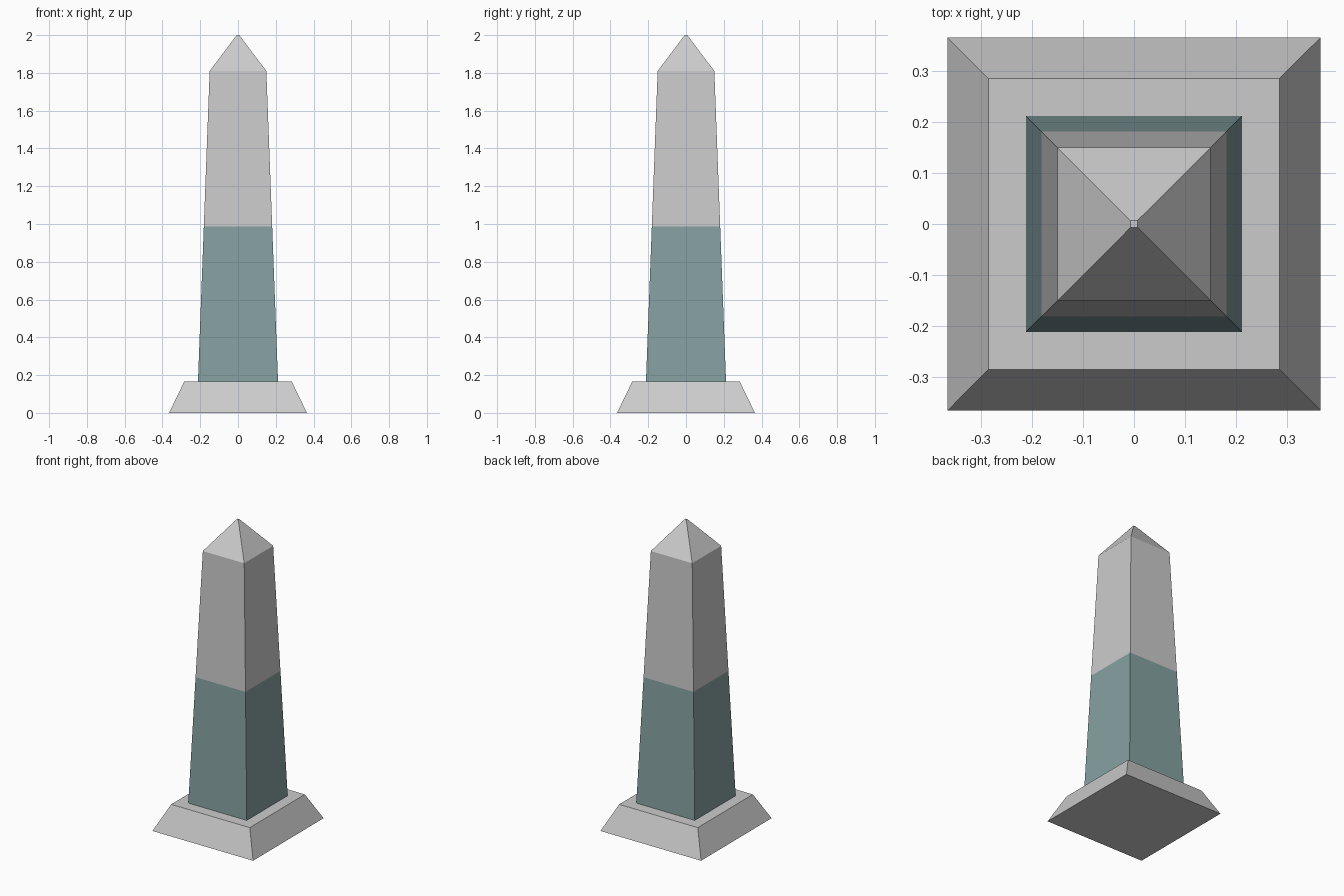
import bpy, bmesh

if "Cube" in bpy.data.objects:
    bpy.data.objects.remove(bpy.data.objects["Cube"])

# Square lofted solid from (half_width, z) levels, bottom to top
def loft(name, levels, color=None):
    bm = bmesh.new()
    rings = [[bm.verts.new((sx * h, sy * h, z))
              for sx, sy in ((-1, -1), (1, -1), (1, 1), (-1, 1))]
             for h, z in levels]
    for a, b in zip(rings, rings[1:]):
        for i in range(4):
            j = (i + 1) % 4
            bm.faces.new((a[i], a[j], b[j], b[i]))
    bm.faces.new(rings[0][::-1])
    bm.faces.new(rings[-1])
    mesh = bpy.data.meshes.new(name)
    bm.to_mesh(mesh)
    bm.free()
    obj = bpy.data.objects.new(name, mesh)
    bpy.context.collection.objects.link(obj)
    if color:
        mat = bpy.data.materials.new(name + "_color")
        mat.diffuse_color = color
        mat.use_nodes = True
        mat.node_tree.nodes["Principled BSDF"].inputs["Base Color"].default_value = mat.diffuse_color
        mesh.materials.append(mat)
    return obj

# Sloped plinth
loft("plinth", [(0.365, 0), (0.285, 0.165)])

# Tapered lower shaft in dark teal
loft("lower_shaft", [(0.212, 0.165), (0.181, 0.987)], (0.24, 0.36, 0.36, 1))

# Upper shaft with pyramid cap and tiny flat tip
loft("upper_shaft_and_cap", [(0.181, 0.987), (0.15, 1.81), (0.007, 2.0)])
